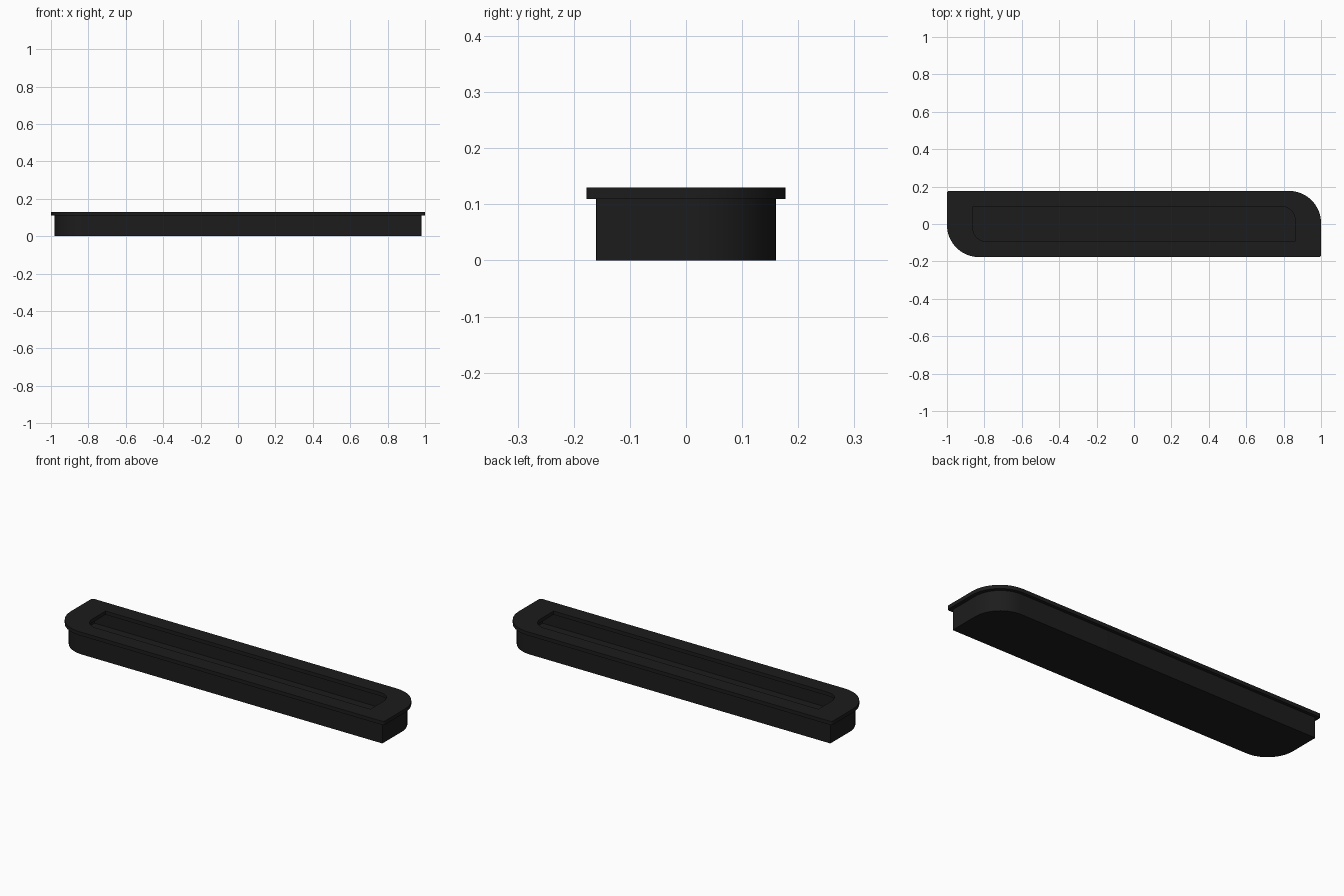
import bpy
import bmesh
import math

cube = bpy.data.objects.get("Cube")
if cube:
    bpy.data.objects.remove(cube, do_unlink=True)

black = bpy.data.materials.new("matte_black")
black.use_nodes = True
colour = (0.0118, 0.0118, 0.0118, 1)
black.diffuse_color = colour
bsdf = black.node_tree.nodes["Principled BSDF"]
bsdf.inputs["Base Color"].default_value = colour
bsdf.inputs["Roughness"].default_value = 0.6

STEPS = 16


def leaf_outline(hx, hy, big, small):
    """Rectangle with two large and two tight corners, diagonally opposed."""
    points = []
    corners = [(1, 1, big), (-1, 1, small), (-1, -1, big), (1, -1, small)]
    for quarter, (sx, sy, r) in enumerate(corners):
        for i in range(STEPS + 1):
            a = (quarter + i / STEPS) * math.pi / 2
            points.append((sx * (hx - r) + r * math.cos(a),
                           sy * (hy - r) + r * math.sin(a)))
    return points


def loft(name, rings, closed=False):
    """Skin a list of (outline, height) rings; cap the ends or join them."""
    bm = bmesh.new()
    loops = [[bm.verts.new((x, y, z)) for x, y in outline] for outline, z in rings]
    pairs = list(zip(loops, loops[1:]))
    if closed:
        pairs.append((loops[-1], loops[0]))
    else:
        bm.faces.new(loops[0])
        bm.faces.new(loops[-1])
    for low, high in pairs:
        for i in range(len(low)):
            j = (i + 1) % len(low)
            bm.faces.new((low[i], low[j], high[j], high[i]))
    bmesh.ops.recalc_face_normals(bm, faces=bm.faces)
    mesh = bpy.data.meshes.new(name)
    bm.to_mesh(mesh)
    bm.free()
    mesh.materials.append(black)
    obj = bpy.data.objects.new(name, mesh)
    bpy.context.collection.objects.link(obj)
    bpy.ops.object.select_all(action="DESELECT")
    obj.select_set(True)
    bpy.context.view_layer.objects.active = obj
    bpy.ops.object.shade_smooth_by_angle(angle=math.radians(30))
    return obj


BOTTOM, FLOOR, SEAT, TOP = 0, 0.02, 0.11, 0.13
body = leaf_outline(0.98, 0.16, 0.155, 0.002)
cavity = leaf_outline(0.96, 0.14, 0.135, 0.002)
rim = leaf_outline(1.0, 0.177, 0.172, 0.012)
opening = leaf_outline(0.862, 0.094, 0.075, 0.004)

# Hollow tray with an even wall thickness
loft("housing", [(body, BOTTOM), (body, SEAT), (cavity, SEAT), (cavity, FLOOR)])

# Flange overhanging the tray outside and its cavity inside
loft("flange", [(opening, SEAT), (rim, SEAT), (rim, TOP), (opening, TOP)], closed=True)
